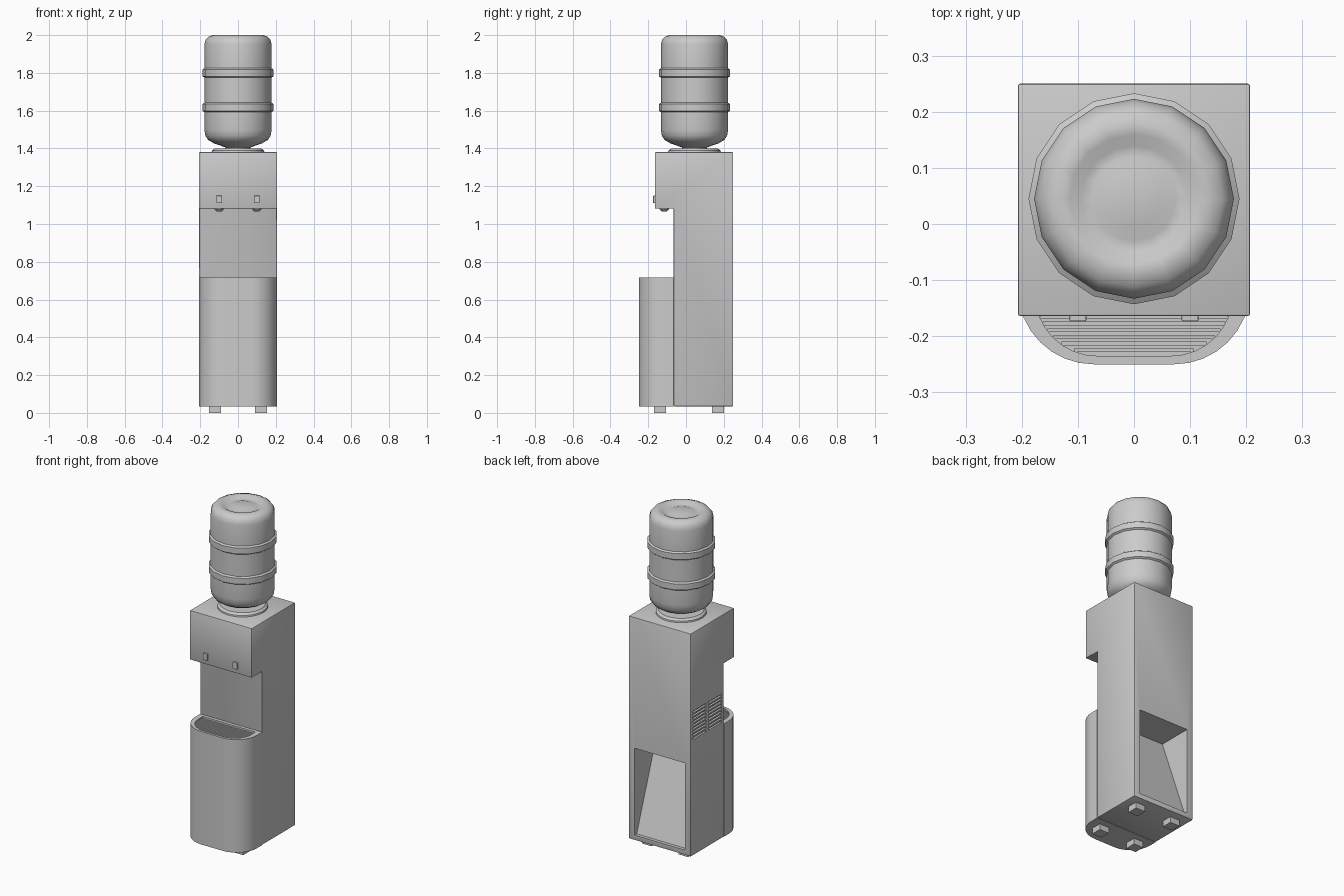
import bpy, bmesh, math
from mathutils import Vector

if "Cube" in bpy.data.objects:
    bpy.data.objects.remove(bpy.data.objects["Cube"])


def make(name, bm):
    bmesh.ops.recalc_face_normals(bm, faces=bm.faces)
    me = bpy.data.meshes.new(name)
    bm.to_mesh(me)
    bm.free()
    ob = bpy.data.objects.new(name, me)
    bpy.context.collection.objects.link(ob)
    return ob


def add_box(bm, x0, x1, y0, y1, z0, z1):
    vs = bmesh.ops.create_cube(bm, size=1)["verts"]
    for v in vs:
        v.co = Vector(((x0 + x1) / 2 + v.co.x * (x1 - x0),
                       (y0 + y1) / 2 + v.co.y * (y1 - y0),
                       (z0 + z1) / 2 + v.co.z * (z1 - z0)))


def prism(name, pts, vec):
    bm = bmesh.new()
    f = bm.faces.new([bm.verts.new(p) for p in pts])
    ext = bmesh.ops.extrude_face_region(bm, geom=[f])["geom"]
    bmesh.ops.translate(bm, vec=vec, verts=[v for v in ext if isinstance(v, bmesh.types.BMVert)])
    # extrusion may drop the starting cap
    edges = [e for e in bm.edges if e.is_boundary]
    if edges:
        bmesh.ops.holes_fill(bm, edges=edges)
    return make(name, bm)


def lathe(name, profile, cx, cy, n):
    bm = bmesh.new()
    vs = [bm.verts.new((cx, cy + r, z)) for r, z in profile]
    es = [bm.edges.new(p) for p in zip(vs, vs[1:])]
    bmesh.ops.spin(bm, geom=vs + es, cent=(cx, cy, 0), axis=(0, 0, 1),
                   angle=2 * math.pi, steps=n, use_duplicate=False)
    bmesh.ops.remove_doubles(bm, verts=bm.verts, dist=1e-5)
    return make(name, bm)


def activate(ob):
    bpy.ops.object.select_all(action='DESELECT')
    ob.select_set(True)
    bpy.context.view_layer.objects.active = ob


def smooth(ob, deg=35):
    activate(ob)
    bpy.ops.object.shade_smooth_by_angle(angle=math.radians(deg))


def bevel(ob, w, seg=2):
    activate(ob)
    m = ob.modifiers.new("bevel", 'BEVEL')
    m.width, m.segments, m.limit_method = w, seg, 'ANGLE'
    bpy.ops.object.modifier_apply(modifier=m.name)


def cut(ob, cutter):
    activate(ob)
    cutter.hide_render = True
    m = ob.modifiers.new("cut", 'BOOLEAN')
    m.operation, m.solver, m.object = 'DIFFERENCE', 'EXACT', cutter
    bpy.ops.object.modifier_apply(modifier=m.name)
    bpy.data.objects.remove(cutter, do_unlink=True)


def rounded_front(hw, back, cx, cy, r, z, n=8):
    """Plan outline: straight back, two quarter-round front corners."""
    right = [(cx + r * math.cos(a), cy - r * math.sin(a), z)
             for a in (i * math.pi / 2 / n for i in range(n + 1))]
    right = [(hw, back, z)] + right
    return right + [(-x, y, zz) for x, y, zz in reversed(right)]


W = 0.207

# cabinet with overhanging head, from its side profile
side = [(0.25, 0.035), (0.25, 1.38), (-0.164, 1.38), (-0.164, 1.082), (-0.065, 1.082), (-0.065, 0.035)]
cabinet = prism("cabinet", [(-W, y, z) for y, z in side], (2 * W, 0, 0))
bevel(cabinet, 0.004)

# sloped pocket in the back
pocket = [(0.30, 0.065), (0.30, 0.59), (0.04, 0.59), (0.23, 0.065)]
cut(cabinet, prism("pocket_cutter", [(-0.168, y, z) for y, z in pocket], (0.336, 0, 0)))

# side ventilation slots
bm = bmesh.new()
for y0, y1 in ((-0.045, 0.08), (0.105, 0.23)):
    for i in range(9):
        z = 0.735 + i * 0.02
        add_box(bm, -W - 0.02, -W + 0.012, y0, y1, z, z + 0.011)
cut(cabinet, make("vent_cutter", bm))
smooth(cabinet)

# rounded lower front and drip tray above it
smooth(prism("lower_front", rounded_front(W, -0.065, 0.072, -0.115, 0.135, 0.035), (0, 0, 0.583)))
tray = prism("drip_tray", rounded_front(W, -0.065, 0.072, -0.115, 0.135, 0.618), (0, 0, 0.099))
TX, TY, TR = 0.066, -0.125, 0.11
cut(tray, prism("tray_cutter", rounded_front(TX + TR, -0.085, TX, TY, TR, 0.69), (0, 0, 0.06)))
smooth(tray)

# drip grille slats, each as long as the tray opening
bm = bmesh.new()
for i in range(12):
    y = -0.095 - i * 0.0118
    d = max(0, TY - y + 0.003)
    hw = TX + math.sqrt(max(0, TR ** 2 - d ** 2)) + 0.001
    add_box(bm, -hw, hw, y - 0.0035, y + 0.0035, 0.69, 0.71)
make("drip_grille", bm)

# taps: push levers and nozzles
for s, label in ((-1, "left"), (1, "right")):
    bm = bmesh.new()
    add_box(bm, s * 0.1 - 0.015, s * 0.1 + 0.015, -0.174, -0.16, 1.11, 1.15)
    bevel(make(label + "_tap_lever", bm), 0.003)
    smooth(lathe(label + "_nozzle", [(0, 1.066), (0.013, 1.066), (0.024, 1.077), (0.024, 1.085), (0, 1.085)],
                 s * 0.1, -0.115, 16))

# feet
for x, lx in ((-0.122, "left"), (0.122, "right")):
    for y, ly in ((-0.138, "front"), (0.169, "back")):
        bm = bmesh.new()
        add_box(bm, x - 0.032, x + 0.032, y - 0.032, y + 0.032, 0, 0.037)
        make(f"{ly}_{lx}_foot", bm)

# bottle collar and bottle
smooth(lathe("bottle_collar", [(0, 1.378), (0.14, 1.378), (0.138, 1.388), (0.125, 1.399), (0.06, 1.399), (0, 1.399)],
             0, 0.045, 32))
R, RR = 0.178, 0.188
profile = [(0, 1.385), (0.065, 1.385), (0.065, 1.405), (0.13, 1.428), (0.158, 1.445), (0.173, 1.468), (R, 1.5)]
for z in (1.595, 1.778):
    profile += [(R, z - 0.003), (RR, z + 0.004), (RR, z + 0.04), (R, z + 0.047)]
profile += [(R, 1.95), (0.172, 1.975), (0.158, 1.991), (0.135, 2.0), (0.115, 1.998),
            (0.095, 1.986), (0.075, 1.986), (0.05, 1.995), (0, 1.992)]
smooth(lathe("water_bottle", profile, 0, 0.045, 16), 40)
